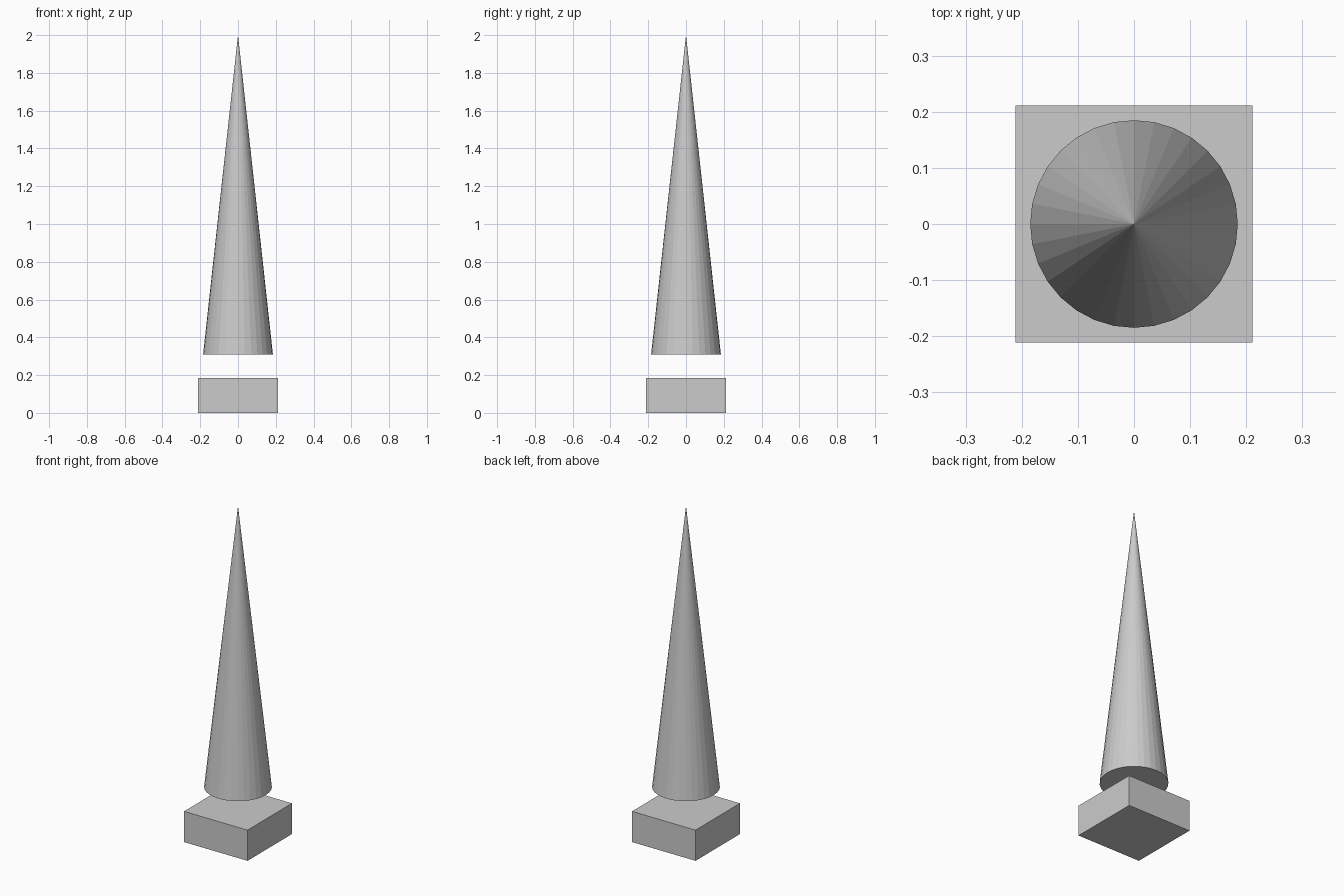
import bpy

if "Cube" in bpy.data.objects:
    bpy.data.objects.remove(bpy.data.objects["Cube"])

BASE_WIDTH, BASE_HEIGHT = 0.423, 0.185
CONE_RADIUS, CONE_BOTTOM, CONE_TOP = 0.185, 0.308, 2.0

# Square base block
bpy.ops.mesh.primitive_cube_add(size=1, location=(0, 0, BASE_HEIGHT / 2))
base = bpy.context.object
base.name = "base_block"
base.scale = (BASE_WIDTH, BASE_WIDTH, BASE_HEIGHT)
bpy.ops.object.transform_apply(location=False, rotation=False, scale=True)

# Tall flat-shaded spike floating above the base
bpy.ops.mesh.primitive_cone_add(
    vertices=32, radius1=CONE_RADIUS, radius2=0,
    depth=CONE_TOP - CONE_BOTTOM,
    location=(0, 0, (CONE_TOP + CONE_BOTTOM) / 2))
bpy.context.object.name = "cone_spike"
